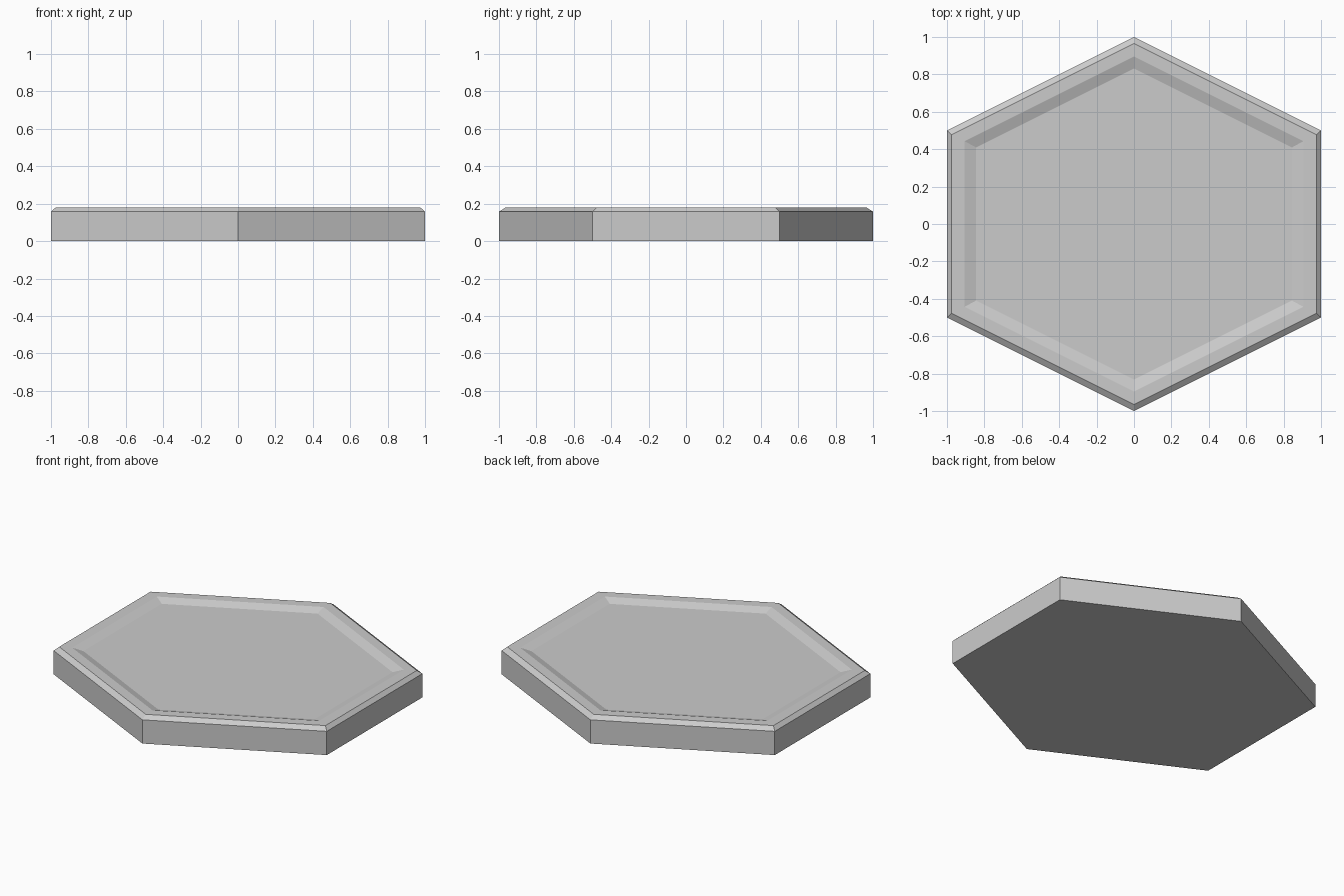
import bpy, bmesh

if "Cube" in bpy.data.objects:
    bpy.data.objects.remove(bpy.data.objects["Cube"])

# Hexagonal tile: stacked hexagon rings (half width, apex y, z)
rings = [
    (1.0, 1.0, 0.0),        # base
    (1.0, 1.0, 0.157),      # top of the wall
    (0.975, 0.965, 0.18),   # chamfered rim
    (0.905, 0.895, 0.18),   # inner edge of the rim
    (0.845, 0.832, 0.16),   # sunken floor
]


def hexagon(bm, w, apex, z):
    c = apex - w / 2
    points = [(0, -apex), (w, -c), (w, c), (0, apex), (-w, c), (-w, -c)]
    return [bm.verts.new((x, y, z)) for x, y in points]


bm = bmesh.new()
loops = [hexagon(bm, *r) for r in rings]
for low, high in zip(loops, loops[1:]):
    for i in range(6):
        j = (i + 1) % 6
        bm.faces.new((low[i], low[j], high[j], high[i]))

# Underside and recessed floor
bm.faces.new(loops[0][::-1])
bm.faces.new(loops[-1])

mesh = bpy.data.meshes.new("hex_tile")
bm.to_mesh(mesh)
bm.free()
tile = bpy.data.objects.new("hex_tile", mesh)
bpy.context.collection.objects.link(tile)
